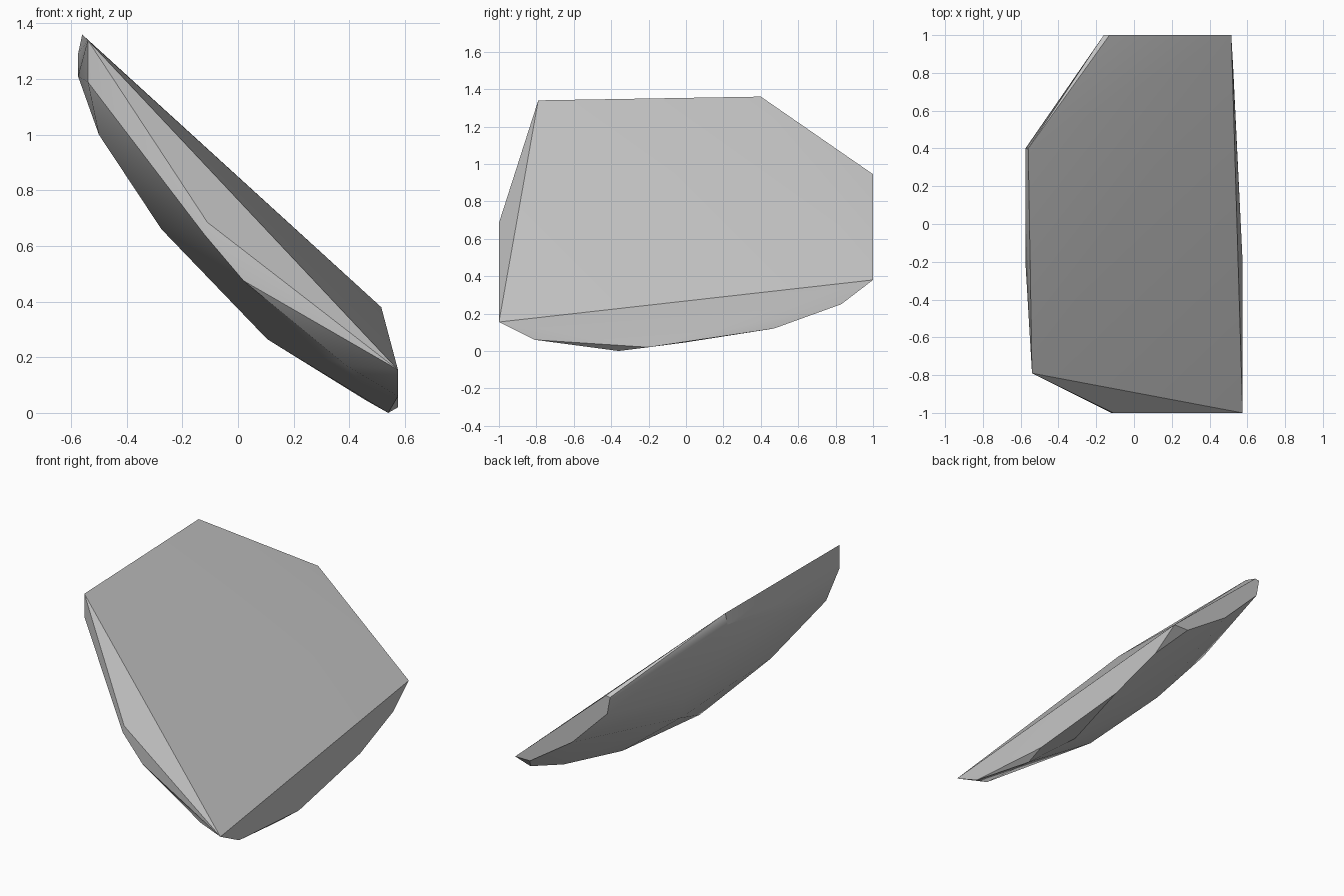
import bpy
import bmesh
import math

# Remove the default cube only
default_cube = bpy.data.objects.get("Cube")
if default_cube:
    bpy.data.objects.remove(default_cube, do_unlink=True)


def flat_material(name, colour):
    material = bpy.data.materials.new(name)
    material.use_nodes = True
    material.diffuse_color = colour
    shader = material.node_tree.nodes["Principled BSDF"]
    shader.inputs["Base Color"].default_value = colour
    shader.inputs["Roughness"].default_value = 0.9
    return material


def convex_shard(name, corners, material):
    """Wrap a tight convex skin around a handful of chipped corners."""
    mesh = bpy.data.meshes.new(name)
    bm = bmesh.new()
    for corner in corners:
        bm.verts.new(corner)
    hull = bmesh.ops.convex_hull(bm, input=list(bm.verts))
    unused = set(hull["geom_interior"]) | set(hull["geom_unused"])
    loose = [item for item in unused if isinstance(item, bmesh.types.BMVert)]
    if loose:
        bmesh.ops.delete(bm, geom=loose, context="VERTS")
    bmesh.ops.recalc_face_normals(bm, faces=list(bm.faces))
    bm.to_mesh(mesh)
    bm.free()
    shard = bpy.data.objects.new(name, mesh)
    bpy.context.collection.objects.link(shard)
    mesh.materials.append(material)
    return shard


# Broad sloping cleaved face
cleaved_face = [
    (-.54, -.79, 1.34), (.575, -1, .155), (.515, 1, .38),
    (-.13, 1, .945), (-.56, .4, 1.36),
]

# Vertical cuts at the front and back ends, as (x, z) outlines
front_cut = [(x, -1, z) for x, z in [(-.11, .685), (-.12, .64), (.02, .475)]]
back_cut = [(x, 1, z) for x, z in
            [(-.16, .94), (-.14, .83), (.11, .58), (.41, .38)]]

# Chipped rims along the high and low sides
high_rim = [(-.54, -.79, 1.19), (-.575, .4, 1.29), (-.575, -.2, 1.21)]
low_rim = [
    (.575, -.81, .06), (.54, -.36, 0), (.575, -.2, .02),
    (.54, .47, .12), (.525, .83, .25), (.39, -.935, .17),
]

# Rounded belly underneath
belly = [
    (-.5, -.71, 1), (-.275, -.47, .66), (.105, -.29, .265),
    (.46, -.01, .045), (-.06, .15, .455), (-.24, .37, .71),
]

stone_grey = flat_material("stone grey", (.55, .55, .55, 1))
rock = convex_shard(
    "rock_shard",
    cleaved_face + front_cut + back_cut + high_rim + low_rim + belly,
    stone_grey,
)

# Soft shading on the belly, crisp broken edges
bpy.ops.object.select_all(action="DESELECT")
rock.select_set(True)
bpy.context.view_layer.objects.active = rock
bpy.ops.object.shade_smooth_by_angle(angle=math.radians(30))
